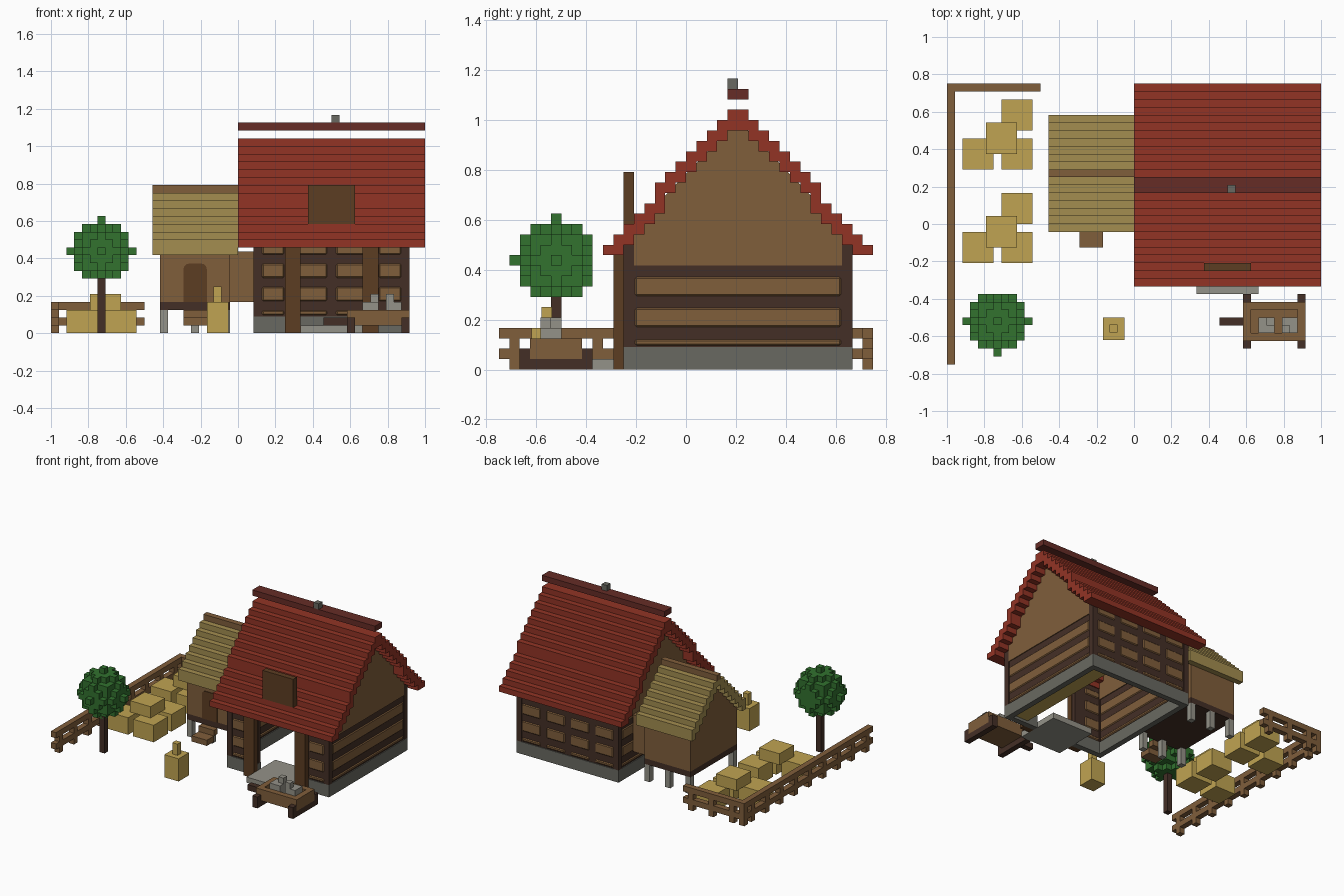
import bpy, bmesh, math

if "Cube" in bpy.data.objects:
    bpy.data.objects.remove(bpy.data.objects["Cube"])

V = 1 / 24  # one voxel


def material(name, rgb):
    lin = [((c / 255 + 0.055) / 1.055) ** 2.4 for c in rgb] + [1]
    m = bpy.data.materials.new(name)
    m.use_nodes = True
    m.diffuse_color = lin
    m.node_tree.nodes["Principled BSDF"].inputs["Base Color"].default_value = lin
    return m


RED = material("roof red", (146, 52, 37))
DARK_RED = material("ridge dark red", (102, 44, 38))
STRAW = material("straw thatch", (163, 141, 80))
HAY = material("hay yellow", (192, 164, 82))
BROWN = material("log brown", (128, 94, 59))
DARK = material("beam dark brown", (68, 47, 38))
PLANK = material("plank brown", (92, 61, 34))
STONE = material("dark stone", (105, 105, 97))
PALE = material("pale stone", (148, 146, 136))
GREEN = material("leaf green", (50, 114, 47))


def finish(name, bm, mat):
    bmesh.ops.recalc_face_normals(bm, faces=bm.faces)
    me = bpy.data.meshes.new(name)
    bm.to_mesh(me)
    bm.free()
    me.materials.append(mat)
    ob = bpy.data.objects.new(name, me)
    bpy.context.collection.objects.link(ob)
    return ob


def boxes(name, mat, items, bevel=0):
    """Each item is x0, x1, y0, y1, z0, z1."""
    bm = bmesh.new()
    for x0, x1, y0, y1, z0, z1 in items:
        vs = bmesh.ops.create_cube(bm, size=1)["verts"]
        for v in vs:
            v.co = (x1 if v.co.x > 0 else x0, y1 if v.co.y > 0 else y0,
                    z1 if v.co.z > 0 else z0)
    ob = finish(name, bm, mat)
    if bevel:
        mod = ob.modifiers.new("Bevel", "BEVEL")
        mod.width, mod.segments = bevel, 1
    return ob


def prism(name, mat, profile, axis, a, b):
    """Extrude a 2D profile along x (profile is y,z) or y (profile is x,z)."""
    bm = bmesh.new()
    pt = (lambda p: (a, p[0], p[1])) if axis == "x" else (lambda p: (p[0], a, p[1]))
    f = bm.faces.new([bm.verts.new(pt(p)) for p in profile])
    new = bmesh.ops.extrude_face_region(bm, geom=[f])["geom"]
    vec = (b - a, 0, 0) if axis == "x" else (0, b - a, 0)
    bmesh.ops.translate(bm, vec=vec, verts=[v for v in new if isinstance(v, bmesh.types.BMVert)])
    return finish(name, bm, mat)


# Barn: foundation ring
X0, X1, Y0, Y1 = 2 * V, 22 * V, -6 * V, 16 * V
B = 0.09
boxes("barn_foundation", STONE, [
    (X0, X1, Y1 - V, Y1, 0, B), (X0, X0 + V, Y0, Y1 - V, 0, B), (X1 - V, X1, Y0, Y1 - V, 0, B),
    (X0 + V, 8 * V, Y0, Y0 + V, 0, B), (16 * V, X1 - V, Y0, Y0 + V, 0, B)])

# Barn: dark timber core with log panels standing slightly proud
e = 0.006
rows = [(B + 0.003, 3 * V), (4 * V, 6 * V), (7 * V, 9 * V), (10 * V, 11.3 * V)]
core, logs = [], []
for x in (X0, X1 - V):
    core.append((x + e, x + V - e, Y0 + e, Y1 - e, B, 10 * V))
    logs += [(x, x + V, Y0 + V, Y1 - V, a, b) for a, b in rows[:3]]
core += [(X0 + e, X1 - e, Y1 - V + e, Y1 - e, B, 12 * V),
         (X0 + e, 8 * V, Y0 + e, Y0 + V - e, B, 12 * V),
         (16 * V, X1 - e, Y0 + e, Y0 + V - e, B, 12 * V)]
step = (X1 - X0 - V) / 4
for a, b in rows:
    for k in range(4):
        px = X0 + V + k * step
        logs.append((px, px + step - V, Y1 - V, Y1, a, b))
    logs.append((X0 + V, 6 * V, Y0, Y0 + V, a, b))
    logs.append((18 * V, X1 - V, Y0, Y0 + V, a, b))
boxes("barn_timber_core", DARK, core)
boxes("barn_log_panels", BROWN, logs, 0.01)
boxes("barn_corner_posts", DARK, [(x, x + V, y, y + V, B, 12 * V)
                                  for x in (X0, X1 - V) for y in (Y0, Y1 - V)])
boxes("door_posts", PLANK, [(x, x + 2 * V, Y0 - V, Y0, 0, 11 * V) for x in (6 * V, 16 * V)])

# Barn: gables
for nm, x in (("right", X0), ("left", X1 - V)):
    prism(nm + "_gable", BROWN, [(Y0 + V, 10 * V), (Y1 - V, 10 * V), (Y1 - V, 12 * V), (Y1, 12.6 * V),
                                 (5 * V, 1.0), (Y0, 12.6 * V), (Y0 + V, 12 * V)], "x", x, x + V)

# Barn: stepped roof, ridge and chimney stub
courses = []
for i in range(13):
    top = (12 + i + (i >= 5)) * V
    bot = top - (1 if i == 0 else 3 if i == 5 else 2) * V
    courses.append((0, 1, (i - 8) * V, (i - 7) * V, bot, top))
    courses.append((0, 1, (17 - i) * V, (18 - i) * V, bot, top))
boxes("barn_roof_courses", RED, courses)
boxes("barn_ridge", DARK_RED, [(0, 1, 4 * V, 6 * V, 26 * V, 27 * V)])
boxes("chimney_stub", STONE, [(12 * V, 13 * V, 4 * V, 5 * V, 27 * V, 28 * V)])
boxes("roof_hatch", PLANK, [(9 * V, 15 * V, -6 * V, -5 * V, 14 * V, 19 * V)])

# Barn: doorstep and hay inside
boxes("doorstep", PALE, [(8 * V, 16 * V, -9 * V, -V, 0, V)])
boxes("barn_hay", HAY, [(18 * V, 21 * V, Y0 + V, Y1 - V, 0.02, 0.09)])

# Shed on stilts
SX0, SX1, SY0, SY1 = -10 * V, -V, 0, 13 * V
boxes("shed_stilts", PALE, [(x, x + V, y, y + V, 0, 3 * V)
                            for x in (-10 * V, -6 * V, -2 * V) for y in (0, 12 * V)])
boxes("shed_floor", DARK, [(SX0, SX1, SY0, SY1, 3 * V, 4 * V)])
prism("shed_walls", BROWN, [(SY0, 4 * V), (SY1, 4 * V), (SY1, 10.9 * V), (6.5 * V, 17.3 * V),
                            (SY0, 10.9 * V)], "x", SX0, SX1)
boxes("shed_link", BROWN, [(SX1, X0, V, SY1 - V, 4 * V, 10.5 * V)])
door = [(-7 * V, 4 * V), (-4 * V, 4 * V)]
for cx, a0 in ((-4 * V - 0.03, 0), (-7 * V + 0.03, 90)):
    for k in range(4):
        a = math.radians(a0 + 30 * k)
        door.append((cx + 0.03 * math.cos(a), 0.342 + 0.03 * math.sin(a)))
prism("shed_door", PLANK, door, "y", -0.005, 0.003)
thatch = []
for i in range(7):
    z = (10 + i) * V
    for y in (-1 + i, 13 - i):
        thatch.append((-11 * V, 0, y * V, (y + 1) * V, z, z + 2 * V))
thatch.append((-11 * V, 0, 6 * V, 7 * V, 17 * V, 18 * V))
boxes("shed_thatch", STRAW, thatch)
boxes("shed_ridge", BROWN, [(-11 * V, 0, 6 * V, 7 * V, 18 * V, 19 * V)])
boxes("shed_stairs", BROWN, [(-7 * V, -4 * V, -k * V, (1 - k) * V, (3 - k) * V, (4 - k) * V)
                             for k in (1, 2)] + [(-7 * V, -4 * V, -3 * V, -2 * V, V, 2 * V)])

# Fence along the side and part of the back
fence = []
for z in (V, 3 * V):
    fence.append((-1, -23 * V, -18 * V, 18 * V, z, z + V))
    fence.append((-23 * V, -12 * V, 17 * V, 18 * V, z, z + V))
for k in range(9):
    y = (-17 + 4 * k) * V
    fence.append((-1, -23 * V, y, y + V, 0, 4 * V))
for x in (-24, -22, -18, -14):
    fence.append((x * V, (x + 1) * V, 17 * V, 18 * V, 0, 4 * V))
boxes("fence", BROWN, fence)

# Two stacks of hay bales
bales = []
for d in (0, -12):
    for x, y in ((-22, 7), (-17, 12), (-17, 7)):
        bales.append((x * V, (x + 4) * V, (y + d) * V, (y + d + 4) * V, 0, 3 * V))
    bales.append((-19 * V, -15 * V, (9 + d) * V, (13 + d) * V, 3 * V, 5 * V))
boxes("hay_bales", HAY, bales)
boxes("hay_sack", HAY, [(-0.167, -0.05, -0.62, -0.5, 0, 4 * V),
                        (-0.13, -0.087, -0.58, -0.538, 4 * V, 6 * V)])

# Tree with a blocky round crown
TX, TY, TZ = -0.73, -0.52, 10.5 * V
h = V / 2
boxes("tree_trunk", DARK, [(TX - h, TX + h, TY - h, TY + h, 0, 7 * V)])
crown = []
for i in range(-3, 4):
    for j in range(-3, 4):
        r = 13 - i * i - j * j
        if r >= 0:
            n = min(3, int(math.sqrt(r))) + 0.5
            crown.append((TX + i * V - h, TX + i * V + h, TY + j * V - h, TY + j * V + h,
                          TZ - n * V, TZ + n * V))
for i, j, k in ((4, 0, 0), (-4, 0, 0), (0, -4, 0), (0, 0, 4), (0, 0, -4)):
    x, y, z = TX + i * V, TY + j * V, TZ + k * V
    crown.append((x - h, x + h, y - h, y + h, z - h, z + h))
boxes("tree_crown", GREEN, crown)

# Hand cart with stones
CX0, CX1, CY0, CY1 = 14 * V, 22 * V, -15 * V, -10 * V
boxes("cart_tray", BROWN, [
    (CX0, CX1, CY0, CY1, V, 2 * V),
    (CX0, CX1, CY0, CY0 + V, 2 * V, 3 * V), (CX0, CX1, CY1 - V, CY1, 2 * V, 3 * V),
    (CX0, CX0 + V, CY0 + V, CY1 - V, 2 * V, 3 * V),
    (CX1 - V, CX1, CY0 + V, CY1 - V, 2 * V, 3 * V)])
boxes("cart_feet", DARK, [(x, x + V, y, y + V, 0, 2 * V)
                          for x in (CX0, CX1 - V) for y in (CY0 - V, CY1)])
boxes("cart_axles", DARK, [(x, x + V, CY0 - V, CY1 + V, 0, V) for x in (CX0, CX1 - V)])
boxes("cart_handle", DARK, [(11 * V, CX0, -13 * V, -12 * V, V, 2 * V)])
boxes("cart_stones", PALE, [
    (16 * V, 18 * V, -14 * V, -12 * V, 2 * V, 4 * V), (17 * V, 18 * V, -13 * V, -12 * V, 4 * V, 5 * V),
    (19 * V, 21 * V, -14 * V, -12 * V, 2 * V, 4 * V), (19 * V, 20 * V, -14 * V, -13 * V, 4 * V, 5 * V)])
